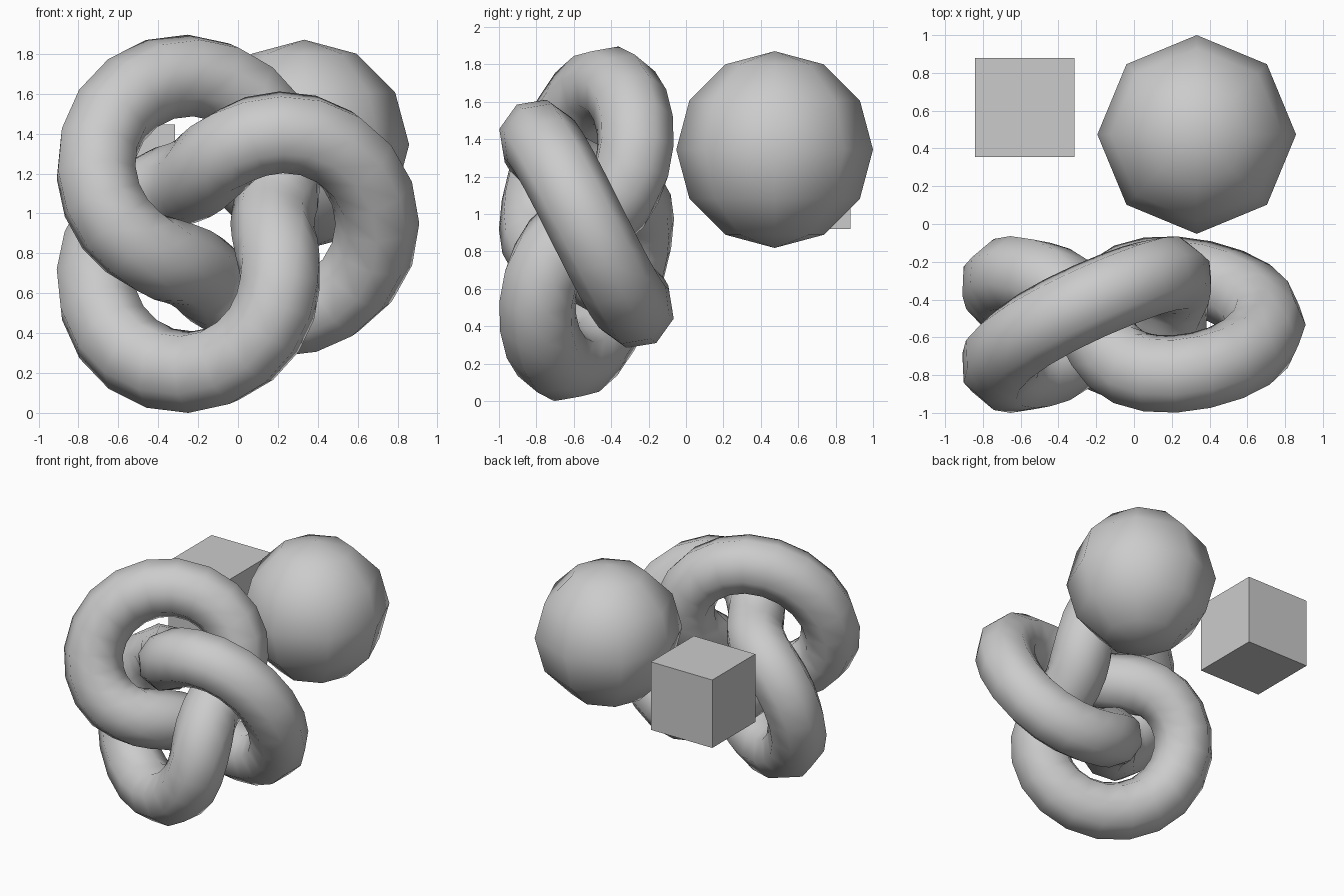
import bpy, bmesh
from math import sin, cos, pi
from mathutils import Vector

if "Cube" in bpy.data.objects:
    bpy.data.objects.remove(bpy.data.objects["Cube"])

UNIT = 0.526  # one modelling unit in the final scale


def finish(name, bm, location, smooth):
    bmesh.ops.recalc_face_normals(bm, faces=bm.faces)
    for f in bm.faces:
        f.smooth = smooth
    mesh = bpy.data.meshes.new(name)
    bm.to_mesh(mesh)
    bm.free()
    obj = bpy.data.objects.new(name, mesh)
    obj.location = location
    bpy.context.collection.objects.link(obj)
    return obj


# Trefoil knot: centre line winding twice around while waving three times
def knot_point(u):
    w = 1.5 * u
    r = (2 + cos(w)) / 2
    return UNIT * Vector((r * cos(u), -sin(w) / 2, r * sin(u)))


STEPS, SIDES, TUBE = 64, 8, 0.4 * UNIT
bm = bmesh.new()
rings = []
for i in range(STEPS):
    u = 4 * pi * i / STEPS
    p, q = knot_point(u), knot_point(u + 0.01)
    tangent = q - p
    side = tangent.cross(p + q).normalized()
    out = side.cross(tangent).normalized()
    rings.append([bm.verts.new(p - TUBE * cos(a) * out + TUBE * sin(a) * side)
                  for a in (2 * pi * j / SIDES for j in range(SIDES))])
for i in range(STEPS):
    a, b = rings[i], rings[(i + 1) % STEPS]
    for j in range(SIDES):
        k = (j + 1) % SIDES
        bm.faces.new((a[j], a[k], b[k], b[j]))
# Stand it on the ground, centred on x, with its front at y = -1
xs, ys, zs = zip(*(v.co for v in bm.verts))
finish("knot", bm, (-(min(xs) + max(xs)) / 2, -1 - min(ys), -min(zs)), True)

# Low-poly ball, smooth shaded
bm = bmesh.new()
bmesh.ops.create_uvsphere(bm, u_segments=8, v_segments=6, radius=UNIT)
finish("ball", bm, (0.332, 1 - UNIT, 1.345), True)

# Cube
bm = bmesh.new()
bmesh.ops.create_cube(bm, size=UNIT)
finish("cube", bm, (-0.578, 0.617, 1.183), False)
